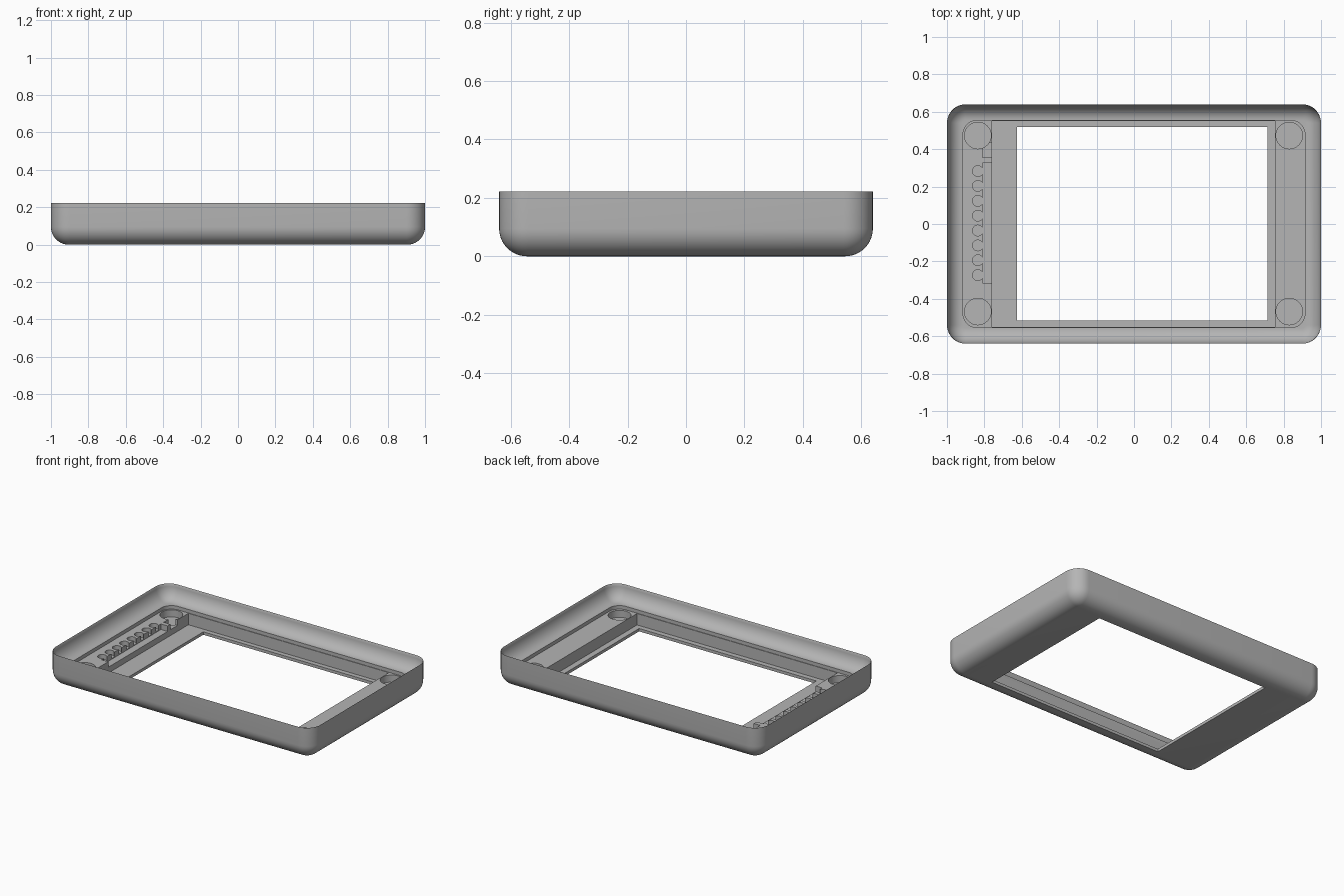
import bpy, bmesh, math

cube = bpy.data.objects.get("Cube")
if cube:
    bpy.data.objects.remove(cube, do_unlink=True)

HX, HY, H = 1.0, 0.64, 0.222      # half sizes and height
R = 0.095                         # edge rounding
LEDGE, DECK, FLOOR = 0.122, 0.098, 0.02
SEG = 10

grey = bpy.data.materials.new("plain grey")
grey.use_nodes = True
colour = (0.46, 0.46, 0.46, 1)
grey.diffuse_color = colour
grey.node_tree.nodes["Principled BSDF"].inputs["Base Color"].default_value = colour


def rounded_ring(bm, hx, hy, r, z):
    """Rounded rectangle of vertices."""
    verts = []
    for q, (sx, sy) in enumerate([(1, 1), (-1, 1), (-1, -1), (1, -1)]):
        for i in range(SEG + 1):
            a = math.pi / 2 * (q + i / SEG)
            verts.append(bm.verts.new((sx * (hx - r) + r * math.cos(a),
                                       sy * (hy - r) + r * math.sin(a), z)))
    return verts


def add_object(name, bm):
    bmesh.ops.recalc_face_normals(bm, faces=bm.faces[:])
    mesh = bpy.data.meshes.new(name)
    bm.to_mesh(mesh)
    bm.free()
    mesh.materials.append(grey)
    obj = bpy.data.objects.new(name, mesh)
    bpy.context.collection.objects.link(obj)
    return obj


def loft(name, rings):
    """Closed solid through a stack of (inset, radius, z) rings."""
    bm = bmesh.new()
    loops = [rounded_ring(bm, HX - d, HY - d, r, z) for d, r, z in rings]
    for a, b in zip(loops, loops[1:]):
        n = len(a)
        for i in range(n):
            j = (i + 1) % n
            bm.faces.new((a[i], a[j], b[j], b[i]))
    bm.faces.new(loops[0])
    bm.faces.new(loops[-1])
    return add_object(name, bm)


def cut(target, cutter):
    cutter.hide_render = True
    mod = target.modifiers.new("cut", 'BOOLEAN')
    mod.operation, mod.solver, mod.object = 'DIFFERENCE', 'EXACT', cutter
    bpy.context.view_layer.objects.active = target
    bpy.ops.object.modifier_apply(modifier=mod.name)
    bpy.data.objects.remove(cutter, do_unlink=True)


def box(x0, x1, y0, y1, z0, z1):
    bm = bmesh.new()
    bmesh.ops.create_cube(bm, size=1)
    for v in bm.verts:
        v.co = ((x0 + x1) / 2 + v.co.x * (x1 - x0),
                (y0 + y1) / 2 + v.co.y * (y1 - y0),
                (z0 + z1) / 2 + v.co.z * (z1 - z0))
    return add_object("cutter", bm)


def cylinder(x, y, r, z0, z1, sides):
    bm = bmesh.new()
    bmesh.ops.create_cone(bm, cap_ends=True, segments=sides,
                          radius1=r, radius2=r, depth=z1 - z0)
    bmesh.ops.translate(bm, verts=bm.verts, vec=(x, y, (z0 + z1) / 2))
    return add_object("cutter", bm)


# Rounded tray: outer curve up, thin rim, the same curve down inside, deck
angles = [math.pi / 2 * i / SEG for i in range(SEG + 1)]
curve = [(R * (1 - math.sin(a)), R * (1 - math.cos(a))) for a in angles]
PLAN = 0.1
rings = [(d, PLAN - d, z) for d, z in curve]
rings.append((0, PLAN, H))
rings += [(d * 0.84 + 0.003, PLAN - d * 0.84 - 0.003, LEDGE + z)
          for d, z in reversed(curve)]
rings += [(0.086, 0.075, LEDGE), (0.086, 0.075, DECK)]
frame = loft("display_frame", rings)

# Screen pocket and window
cut(frame, box(-0.76, 0.755, -0.55, 0.55, FLOOR, 0.2))
cut(frame, box(-0.625, 0.715, -0.515, 0.518, -0.1, 0.1))

# Round recesses in the deck corners
for x in (-0.835, 0.83):
    for y in (-0.468, 0.473):
        cut(frame, cylinder(x, y, 0.071, 0.05, 0.115, 40))

# Connector notches along the deck edge
cut(frame, box(-0.81, -0.75, -0.315, 0.325, 0.06, 0.15))
cut(frame, box(-0.81, -0.75, 0.355, 0.435, 0.06, 0.15))

# Row of pin holes
for i in range(8):
    cut(frame, cylinder(-0.835, 0.283 - i * 0.0795, 0.029, 0.065, 0.15, 16))

bpy.ops.object.select_all(action='DESELECT')
frame.select_set(True)
bpy.context.view_layer.objects.active = frame
bpy.ops.object.shade_smooth_by_angle(angle=math.radians(30))
